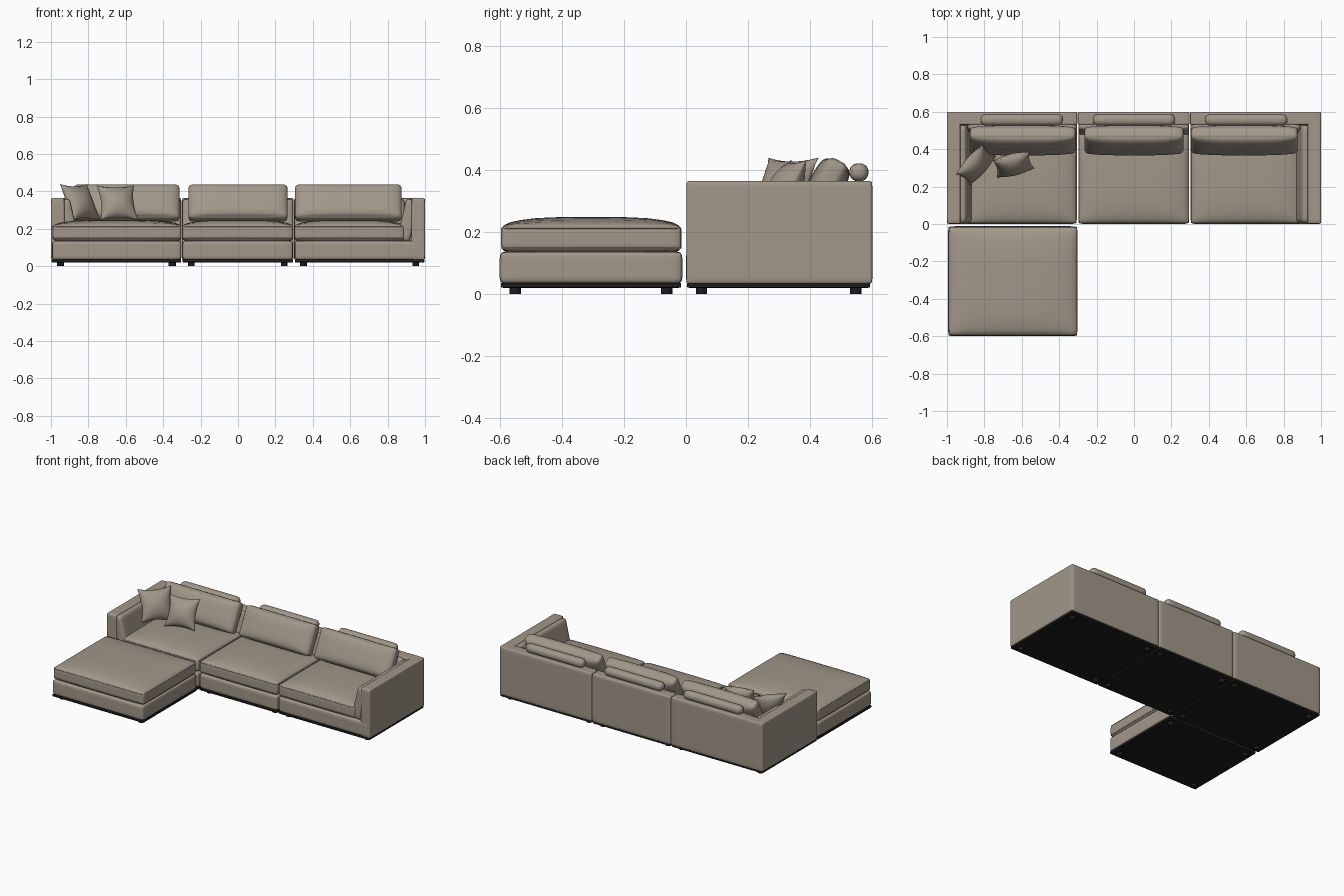
import bpy, bmesh
from math import sin, pi, radians, cos
from mathutils import Vector, Euler

if "Cube" in bpy.data.objects:
    bpy.data.objects.remove(bpy.data.objects["Cube"])


def material(name, c):
    m = bpy.data.materials.new(name)
    m.diffuse_color = (*c, 1)
    m.use_nodes = True
    m.node_tree.nodes["Principled BSDF"].inputs["Base Color"].default_value = m.diffuse_color
    return m


FABRIC = material("taupe_fabric", (0.36, 0.31, 0.25))
DARK = material("dark_base", (0.012, 0.012, 0.012))


def finish(bm, name, loc, rot, mat):
    me = bpy.data.meshes.new(name)
    bm.to_mesh(me)
    bm.free()
    me.shade_smooth()
    ob = bpy.data.objects.new(name, me)
    ob.location = loc
    ob.rotation_euler = Euler([radians(a) for a in rot])
    me.materials.append(mat)
    bpy.context.collection.objects.link(ob)
    return ob


# Rounded box, optionally domed along its local z
def soft_box(name, size, loc, r=0.01, puff=0.0, rot=(0, 0, 0), mat=FABRIC):
    bm = bmesh.new()
    bmesh.ops.create_cube(bm, size=2)
    bmesh.ops.subdivide_edges(bm, edges=bm.edges[:], cuts=13, use_grid_fill=True)
    half = Vector(size) / 2
    for v in bm.verts:
        uvw = [sin(c * pi / 2) for c in v.co]
        p = Vector([a * h for a, h in zip(uvw, half)])
        q = Vector([max(-(h - r), min(h - r, c)) for c, h in zip(p, half)])
        d = p - q
        if d.length > 1e-7:
            p = q + d.normalized() * r
        p.z += puff * uvw[2] * (1 - uvw[0] ** 4) * (1 - uvw[1] ** 4)
        v.co = p
    return finish(bm, name, loc, rot, mat)


# Box given by its extents
def span_box(name, x, y, z, **kw):
    ex = (x, y, z)
    return soft_box(name, [b - a for a, b in ex], [(a + b) / 2 for a, b in ex], **kw)


# Piping around the edge of a cushion
def piping(name, x, y, z, r=0.02):
    cu = bpy.data.curves.new(name, 'CURVE')
    cu.dimensions = '3D'
    cu.bevel_depth = 0.0025
    cu.bevel_resolution = 1
    pts = []
    for k, (cx, cy) in enumerate([(x[1] - r, y[1] - r), (x[0] + r, y[1] - r),
                                  (x[0] + r, y[0] + r), (x[1] - r, y[0] + r)]):
        for i in range(5):
            a = (k + i / 4) * pi / 2
            pts.append((cx + r * cos(a), cy + r * sin(a), z, 1))
    sp = cu.splines.new('POLY')
    sp.points.add(len(pts) - 1)
    for p, co in zip(sp.points, pts):
        p.co = co
    sp.use_cyclic_u = True
    cu.materials.append(FABRIC)
    bpy.context.collection.objects.link(bpy.data.objects.new(name, cu))


# Square throw pillow with pinched sides and pointed corners
def throw_pillow(name, size, thick, loc, rot):
    n = 18
    bm = bmesh.new()
    bmesh.ops.create_cube(bm, size=2)
    bmesh.ops.subdivide_edges(bm, edges=bm.edges[:], cuts=n, use_grid_fill=True)
    for v in bm.verts:
        u, w, s = v.co
        t = max(0, (1 - u ** 2) * (1 - w ** 2)) ** 0.6
        v.co = (u * size / 2 * (1 - 0.13 * (1 - w * w)),
                w * size / 2 * (1 - 0.13 * (1 - u * u)),
                s * (thick / 2 * t + 0.001))
    return finish(bm, name, loc, rot, FABRIC)


# Dark plinth, four feet, upholstered base and seat cushion of one module
def module(name, x, y, seat_x, seat_y):
    span_box(name + "_plinth", (x[0] + .004, x[1] - .004), (y[0] + .004, y[1] - .004),
             (.02, .036), r=.003, mat=DARK)
    for i, fx in enumerate((x[0] + .05, x[1] - .05)):
        for j, fy in enumerate((y[0] + .05, y[1] - .05)):
            bm = bmesh.new()
            bmesh.ops.create_cone(bm, cap_ends=True, segments=20, radius1=.018,
                                  radius2=.018, depth=.024)
            ob = finish(bm, f"{name}_foot_{i}{j}", (fx, fy, .012), (0, 0, 0), DARK)
            ob.data.set_sharp_from_angle(angle=radians(40))
    span_box(name + "_base", (x[0] + .003, x[1] - .003), y, (.033, .137), r=.018)
    span_box(name + "_seat_cushion", seat_x, seat_y, (.138, .222), r=.02, puff=.026)
    for z in (.212, .148):
        piping(name + "_seat_piping", (seat_x[0] + .003, seat_x[1] - .003),
               (seat_y[0] + .003, seat_y[1] - .003), z)


# Ottoman
module("ottoman", (-.997, -.3), (-.6, -.012), (-.992, -.302), (-.596, -.014))

# Sofa modules with back panel, back pad, bolster and back cushion
parts = [("left", (-1, -.303), (-.89, -.305), (-.60, .44), (-.595, .565)),
         ("middle", (-.3, .297), (-.298, .295), (0, .44), (0, .53)),
         ("right", (.3, 1), (.302, .89), (.60, .44), (.59, .57))]
for name, x, seat, (bx, bw), (cx, cw) in parts:
    module(name, x, (0, .597), seat, (.001, .5))
    span_box(name + "_back_panel", x, (.53, .6), (.033, .364), r=.009)
    soft_box(name + "_back_pad", (seat[1] - seat[0], .22, .07),
             (sum(seat) / 2, .518, .247), r=.02, rot=(78, 0, 0))
    soft_box(name + "_bolster", (bw, .062, .058), (bx, .557, .392), r=.028)
    soft_box(name + "_back_cushion", (cw, .205, .07), (cx, .447, .338),
             r=.022, puff=.022, rot=(63, 0, 0))

# Arms with leaning inner pads, one at each end
for side, s in (("left", -1), ("right", 1)):
    soft_box(side + "_arm", (.072, .597, .331), (s * .964, .2995, .1985), r=.009)
    soft_box(side + "_arm_pad", (.07, .52, .225), (s * .909, .268, .246),
             r=.02, rot=(0, s * 13, 0))

# Throw pillows
throw_pillow("corner_pillow", .215, .10, (-.845, .315, .342), (64, 0, 48))
throw_pillow("front_pillow", .205, .10, (-.645, .318, .340), (63, 0, 14))
